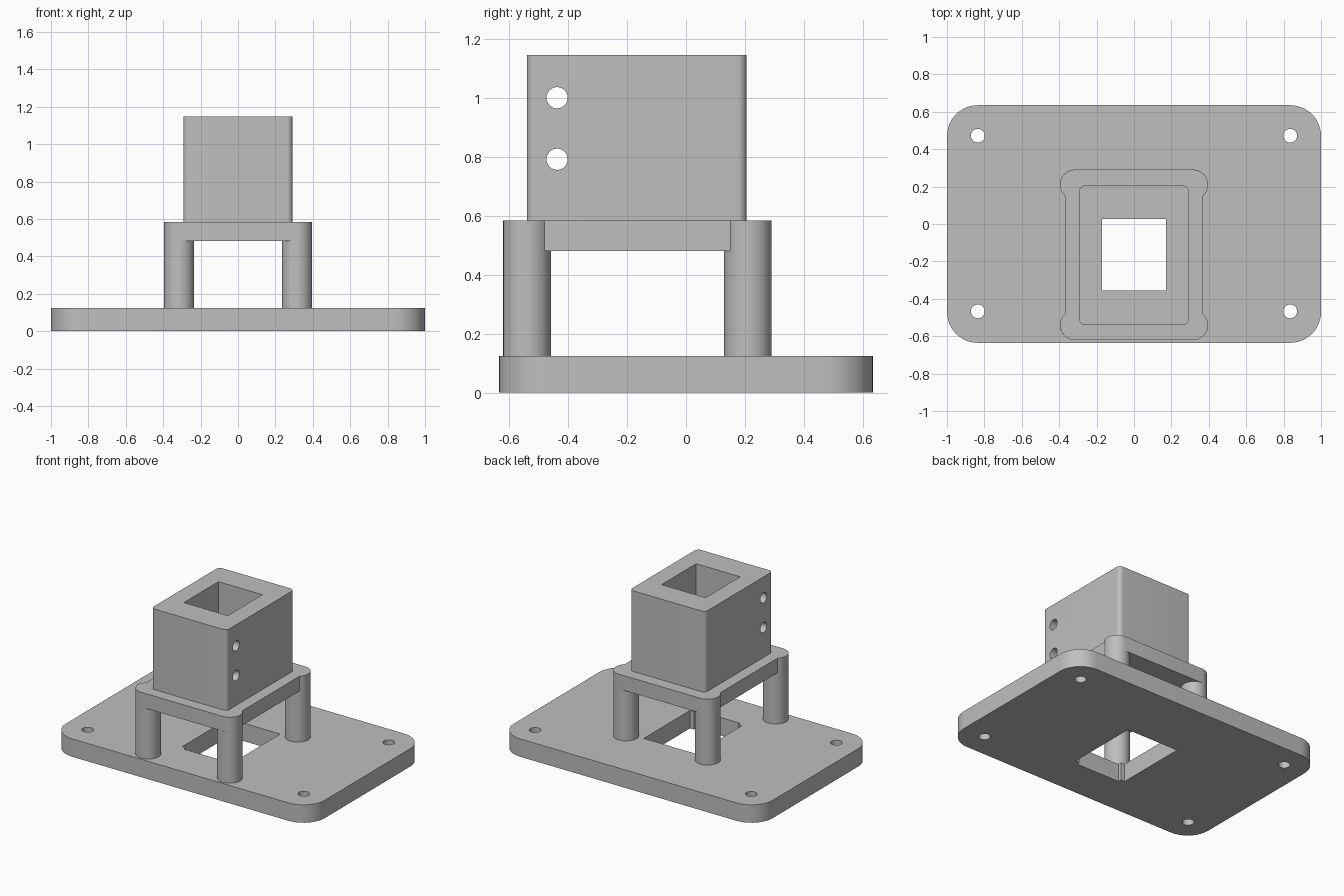
import bpy
import bmesh
import math
from mathutils import Matrix, Vector

cube = bpy.data.objects.get("Cube")
if cube:
    bpy.data.objects.remove(cube, do_unlink=True)

grey = bpy.data.materials.new("plain grey")
grey.use_nodes = True
grey.diffuse_color = (0.52, 0.52, 0.52, 1)
grey.node_tree.nodes["Principled BSDF"].inputs["Base Color"].default_value = grey.diffuse_color


def arc(cx, cy, r, start, end, steps=12):
    angles = [math.radians(start + (end - start) * i / steps) for i in range(steps + 1)]
    return [(cx + r * math.cos(a), cy + r * math.sin(a)) for a in angles]


def rounded_rect(x, y0, y1, r):
    corners = [(x - r, y1 - r), (r - x, y1 - r), (r - x, y0 + r), (x - r, y0 + r)]
    return [p for i, (cx, cy) in enumerate(corners) for p in arc(cx, cy, r, 90 * i, 90 * i + 90)]


def rect(x, y0, y1):
    return [(x, y1), (-x, y1), (-x, y0), (x, y0)]


def circle(cx, cy, r):
    return arc(cx, cy, r, 0, 360, 40)[:-1]


def prism(name, outline, z0, z1):
    """Extrude a counter-clockwise outline from z0 to z1."""
    bm = bmesh.new()
    face = bm.faces.new([bm.verts.new((x, y, z0)) for x, y in outline])
    top = bmesh.ops.extrude_face_region(bm, geom=[face])["geom"]
    verts = [v for v in top if isinstance(v, bmesh.types.BMVert)]
    bmesh.ops.translate(bm, verts=verts, vec=Vector((0, 0, z1 - z0)))
    bmesh.ops.recalc_face_normals(bm, faces=bm.faces[:])
    mesh = bpy.data.meshes.new(name)
    bm.to_mesh(mesh)
    bm.free()
    mesh.materials.append(grey)
    obj = bpy.data.objects.new(name, mesh)
    bpy.context.collection.objects.link(obj)
    return obj


def cut(obj, cutters):
    """Subtract the cutters, keep the result and drop the cutters."""
    for c in cutters:
        c.hide_render = True
        mod = obj.modifiers.new("cut", 'BOOLEAN')
        mod.operation = 'DIFFERENCE'
        mod.solver = 'EXACT'
        mod.object = c
    bpy.context.view_layer.update()
    result = bpy.data.meshes.new_from_object(
        obj.evaluated_get(bpy.context.evaluated_depsgraph_get()))
    obj.modifiers.clear()
    obj.data = result
    for c in cutters:
        bpy.data.objects.remove(c, do_unlink=True)


LEG_X, LEG_R, BACK, FRONT = 0.315, 0.081, 0.21, -0.54
BASE_TOP, PLATE_LOW, PLATE_TOP, TOP = 0.125, 0.482, 0.585, 1.148
BORE = rect(0.17, -0.355, 0.027)

# Base slab with screw holes and a stepped window
base = prism("base_slab", rounded_rect(1, -0.635, 0.635, 0.165), 0, BASE_TOP)
cutters = [prism("screw_cutter", circle(x, y, 0.037), -0.1, 0.3)
           for x in (-0.835, 0.835) for y in (-0.467, 0.472)]
cutters += [prism("window_cutter", rect(0.2, -0.33, 0.18), -0.1, 0.3),
            prism("window_step_cutter", BORE, -0.2, 0.4)]
cut(base, cutters)
parts = [base]

# Four round legs
for side, x in (("left", LEG_X), ("right", -LEG_X)):
    for end, y in (("front", FRONT), ("back", BACK)):
        parts.append(prism(f"{end}_{side}_leg", circle(x, y, LEG_R), BASE_TOP, PLATE_LOW))

# Support plate that bulges round the leg tops
waist = math.degrees(math.acos((0.37 - LEG_X) / LEG_R))
outline = (arc(LEG_X, BACK, LEG_R, -waist, 90) + arc(-LEG_X, BACK, LEG_R, 90, 180 + waist)
           + arc(-LEG_X, FRONT, LEG_R, 180 - waist, 270) + arc(LEG_X, FRONT, LEG_R, 270, 360 + waist))
plate = prism("support_plate", outline, PLATE_LOW, PLATE_TOP)
cut(plate, [prism("bore_cutter", BORE, 0.3, 0.8)])
parts.append(plate)

# Square socket with two cross-drilled bolt holes
socket = prism("socket", rounded_rect(0.292, -0.541, 0.206, 0.03), PLATE_TOP, TOP)
cutters = [prism("bore_cutter", BORE, 0.3, 1.5)]
for z in (0.793, 1.002):
    drill = prism("bolt_cutter", circle(0, 0, 0.036), -0.6, 0.6)
    drill.data.transform(Matrix.Translation((0, -0.438, z)) @ Matrix.Rotation(math.pi / 2, 4, 'Y'))
    cutters.append(drill)
cut(socket, cutters)
parts.append(socket)

# Smooth the round walls, keep edges crisp
bpy.ops.object.select_all(action='DESELECT')
for p in parts:
    p.select_set(True)
bpy.context.view_layer.objects.active = base
bpy.ops.object.shade_smooth_by_angle(angle=math.radians(30))
